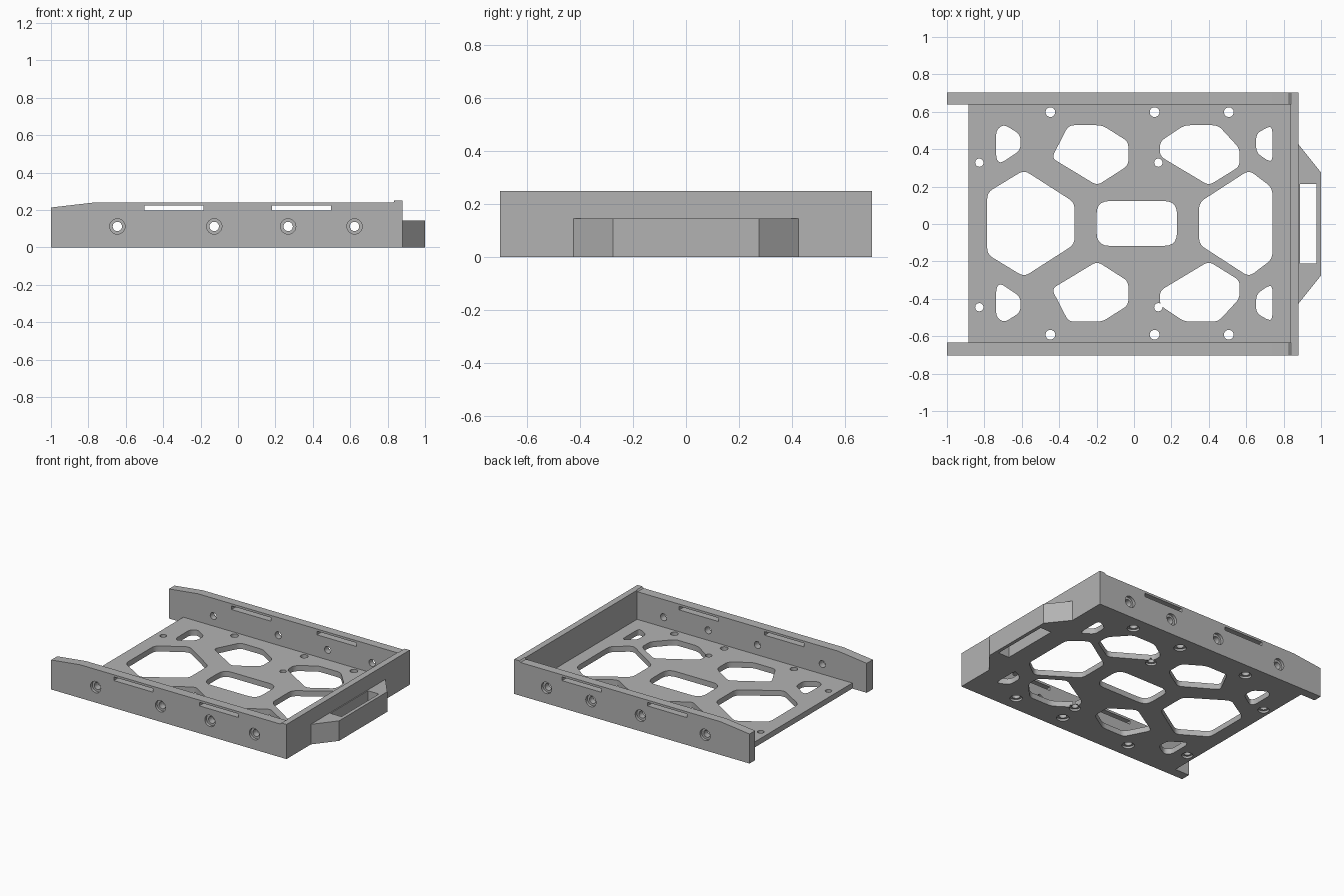
import bpy, bmesh
from math import cos, sin, tau
from mathutils import Vector, Matrix

cube = bpy.data.objects.get("Cube")
if cube:
    bpy.data.objects.remove(cube)

grey = bpy.data.materials.new("plain grey")
grey.use_nodes = True
grey.diffuse_color = (0.45, 0.45, 0.45, 1)
grey.node_tree.nodes["Principled BSDF"].inputs["Base Color"].default_value = grey.diffuse_color

FLOOR, WALL_IN, WALL_OUT, MID = 0.04, 0.637, 0.703, 0.003


def prism(name, outline, low, high, upright=False):
    """Extrude an outline along z, or an x-z outline along y when upright."""
    bm = bmesh.new()
    place = (lambda p, d: (p[0], d, p[1])) if upright else (lambda p, d: (p[0], p[1], d))
    face = bm.faces.new([bm.verts.new(place(p, low)) for p in outline])
    side = bmesh.ops.extrude_face_region(bm, geom=[face])["geom"]
    shift = Vector(place((0, 0), high - low))
    bmesh.ops.translate(bm, vec=shift, verts=[v for v in side if isinstance(v, bmesh.types.BMVert)])
    bmesh.ops.recalc_face_normals(bm, faces=bm.faces)
    mesh = bpy.data.meshes.new(name)
    bm.to_mesh(mesh)
    bm.free()
    mesh.materials.append(grey)
    obj = bpy.data.objects.new(name, mesh)
    bpy.context.collection.objects.link(obj)
    return obj


def box(x0, x1, y0, y1):
    return [(x0, y0), (x1, y0), (x1, y1), (x0, y1)]


def circle(x, y, r, n=24):
    return [(x + r * cos(tau * i / n), y + r * sin(tau * i / n)) for i in range(n)]


def rounded(points, radius, steps=5):
    """Replace each corner with a short curve."""
    pts, out = [Vector(p) for p in points], []
    for i, corner in enumerate(pts):
        ends = []
        for other in (pts[i - 1], pts[(i + 1) % len(pts)]):
            edge = other - corner
            ends.append(corner + edge.normalized() * min(radius, edge.length * 0.45))
        for k in range(steps + 1):
            t = k / steps
            out.append(ends[0] * (1 - t) ** 2 + corner * 2 * t * (1 - t) + ends[1] * t * t)
    return out


def cut(obj, cutters):
    """Subtract every cutter, then keep only the finished mesh."""
    for c in cutters:
        c.hide_render = True
        mod = obj.modifiers.new("cut", "BOOLEAN")
        mod.operation, mod.solver, mod.object = "DIFFERENCE", "EXACT", c
    graph = bpy.context.evaluated_depsgraph_get()
    mesh = bpy.data.meshes.new_from_object(obj.evaluated_get(graph))
    obj.modifiers.clear()
    obj.data = mesh
    for c in cutters:
        bpy.data.objects.remove(c)


def smooth(obj):
    bpy.ops.object.select_all(action="DESELECT")
    obj.select_set(True)
    bpy.context.view_layer.objects.active = obj
    bpy.ops.object.shade_smooth_by_angle(angle=0.45)


# Floor plate with its openings
floor = prism("floor_plate", box(-0.885, 0.835, -WALL_IN + MID, WALL_IN + MID), 0, FLOOR)
paired = [
    [(-0.44, 0.35), (-0.35, 0.525), (-0.17, 0.525), (-0.03, 0.437), (-0.03, 0.31), (-0.197, 0.203)],
    [(0.138, 0.437), (0.27, 0.525), (0.45, 0.525), (0.565, 0.4), (0.565, 0.305), (0.4, 0.203), (0.138, 0.36)],
    [(-0.737, 0.5), (-0.695, 0.53), (-0.607, 0.475), (-0.607, 0.392), (-0.715, 0.32), (-0.737, 0.345)],
    [(0.653, 0.48), (0.725, 0.52), (0.74, 0.505), (0.74, 0.335), (0.715, 0.335), (0.653, 0.38)],
]
halves = [
    [(-0.785, 0.165), (-0.588, 0.285), (-0.318, 0.112)],
    [(0.348, 0.112), (0.615, 0.285), (0.74, 0.19)],
]
openings = [(rounded(box(-0.2, 0.23, -0.12, 0.12), 0.07), 1)]
openings += [(rounded(h + [(x, -y) for x, y in reversed(h)], 0.035), 1) for h in halves]
openings += [(rounded(p, 0.03), s) for p in paired for s in (1, -1)]
cutters = [prism("cutter", [(x, s * y + MID) for x, y in pts], -0.1, 0.1) for pts, s in openings]

# Screw holes in the floor, wider underneath
screws = [(x, y, 0.026) for x in (-0.447, 0.11, 0.507) for y in (0.598, -0.592)]
screws += [(x, y, 0.022) for x in (-0.827, 0.13) for y in (0.328, -0.445)]
for x, y, r in screws:
    cutters.append(prism("cutter", circle(x, y, r), -0.1, 0.1))
    cutters.append(prism("cutter", circle(x, y, r + 0.015), -0.1, 0.015))
cut(floor, cutters)
smooth(floor)

# Side walls with slots and recessed screw holes
profile = [(-1, 0), (0.88, 0), (0.88, 0.25), (0.84, 0.25), (0.83, 0.24), (-0.77, 0.24), (-1, 0.213)]
for name, s in (("right_side_wall", -1), ("left_side_wall", 1)):
    inner, outer = s * WALL_IN + MID, s * WALL_OUT
    wall = prism(name, profile, inner, outer, True)
    cutters = [prism("cutter", box(x, x + 0.315, 0.198, 0.224), -s + outer, s + outer, True)
               for x in (-0.5, 0.183)]
    for x in (-0.645, -0.127, 0.268, 0.623):
        cutters.append(prism("cutter", circle(x, 0.112, 0.025), inner - s * 0.1, outer + s * 0.1, True))
        cutters.append(prism("cutter", circle(x, 0.112, 0.041), outer - s * 0.02, outer + s * 0.1, True))
    cut(wall, cutters)
    smooth(wall)

# End wall
prism("end_wall", box(0.835, 0.88, -WALL_IN + MID, WALL_IN + MID), 0, 0.25)

# Pull handle with its finger slot
handle = prism("pull_handle", [(0.88, -0.425), (1, -0.275), (1, 0.275), (0.88, 0.425)], 0, 0.145)
cut(handle, [prism("cutter", box(0.887, 0.975, -0.212, 0.215), -0.1, 0.3)])
